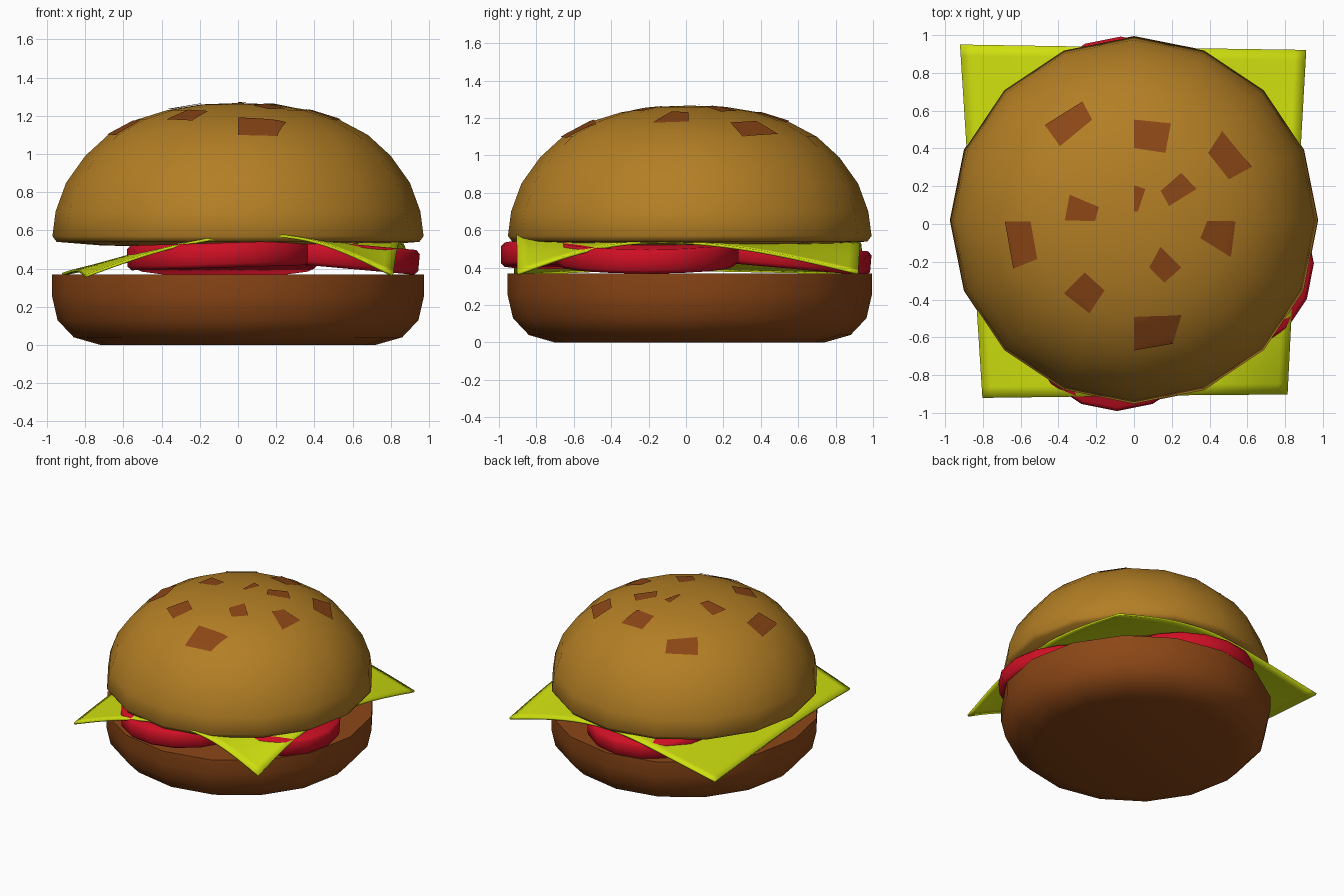
import bpy, bmesh, math
from mathutils import Vector
from mathutils.bvhtree import BVHTree

if "Cube" in bpy.data.objects:
    bpy.data.objects.remove(bpy.data.objects["Cube"])


def material(name, rgb):
    m = bpy.data.materials.new(name)
    m.diffuse_color = (*rgb, 1)
    m.use_nodes = True
    m.node_tree.nodes["Principled BSDF"].inputs["Base Color"].default_value = m.diffuse_color
    return m


CRUST = material("golden_crust", (0.45, 0.21, 0.018))
BROWN = material("toasted_brown", (0.26, 0.062, 0.008))
GREEN = material("lettuce_green", (0.62, 0.74, 0.005))
RED = material("tomato_red", (0.62, 0.005, 0.018))


def finish(bm, name, mat, angle=50):
    me = bpy.data.meshes.new(name)
    bm.to_mesh(me)
    bm.free()
    me.materials.append(mat)
    ob = bpy.data.objects.new(name, me)
    bpy.context.collection.objects.link(ob)
    bpy.ops.object.select_all(action='DESELECT')
    ob.select_set(True)
    bpy.context.view_layer.objects.active = ob
    bpy.ops.object.shade_smooth_by_angle(angle=math.radians(angle))
    return ob


def lathe(profile, sides=16, center=(0, 0.02, 0)):
    """Closed solid of revolution; the profile ends on the axis or gets a flat cap."""
    bm = bmesh.new()
    c = Vector(center)
    rings = []
    for r, z in profile:
        if r == 0:
            rings.append([bm.verts.new(c + Vector((0, 0, z)))] * sides)
        else:
            rings.append([bm.verts.new(c + Vector((r * math.cos(a), r * math.sin(a), z)))
                          for a in (2 * math.pi * i / sides for i in range(sides))])
    for lo, hi in zip(rings, rings[1:]):
        for i in range(sides):
            j = (i + 1) % sides
            corners = list(dict.fromkeys((lo[i], lo[j], hi[j], hi[i])))
            bm.faces.new(corners)
    bmesh.ops.recalc_face_normals(bm, faces=bm.faces)
    return bm


# Bottom bun: shallow bowl shape with a flat top
finish(lathe([(0, 0), (0.72, 0), (0.86, 0.04), (0.945, 0.13), (0.975, 0.26),
              (0.975, 0.37), (0, 0.37)]), "bottom_bun", BROWN)

# Top bun: dome
bun = lathe([(0, 0.515), (0.70, 0.52), (0.95, 0.54), (0.972, 0.57), (0.955, 0.70),
             (0.90, 0.85), (0.80, 0.99), (0.68, 1.10), (0.53, 1.18),
             (0.37, 1.23), (0.19, 1.26), (0, 1.267)])
bvh = BVHTree.FromBMesh(bun)
finish(bun, "top_bun", CRUST)

# Toasted spots: thin patches draped onto the dome
SPOTS = [
    (-.47, .52, -.27, .645, -.22, .55, -.39, .41),
    (0, .55, .195, .53, .165, .375, 0, .40),
    (.465, .49, .62, .30, .50, .235, .39, .375),
    (.14, .175, .25, .27, .33, .185, .185, .095),
    (0, .205, .06, .185, .02, .065, 0, .065),
    (-.365, .02, -.34, .155, -.185, .09, -.205, .015),
    (-.68, .015, -.545, .015, -.51, -.185, -.635, -.235),
    (-.37, -.365, -.26, -.255, -.155, -.35, -.235, -.47),
    (.08, -.23, .14, -.12, .25, -.23, .16, -.31),
    (.35, -.075, .385, .015, .535, .015, .51, -.175),
    (0, -.49, .25, -.48, .205, -.63, 0, -.665),
]
N = 8
bm = bmesh.new()
for s in SPOTS:
    a, b, c, d = (Vector((s[k], s[k + 1], 2)) for k in (0, 2, 4, 6))
    grid = []
    for i in range(N + 1):
        row = []
        for j in range(N + 1):
            p = a.lerp(b, i / N).lerp(d.lerp(c, i / N), j / N)
            hit, nor, _, _ = bvh.ray_cast(p, Vector((0, 0, -1)))
            row.append(bm.verts.new(hit + nor * 0.006))
        grid.append(row)
    for i in range(N):
        for j in range(N):
            bm.faces.new((grid[i][j], grid[i][j + 1], grid[i + 1][j + 1], grid[i + 1][j]))
bm.normal_update()
for f in bm.faces:
    if f.normal.z < 0:
        f.normal_flip()
finish(bm, "toasted_spots", BROWN)

# Tomato slices: tilted discs
R, H = 0.49, 0.065
for name, loc, rot in (("front_tomato", (-0.09, -0.5, 0.47), (0, -0.03, 0)),
                       ("right_tomato", (0.46, -0.21, 0.475), (0, 0.09, 0)),
                       ("back_tomato", (-0.07, 0.5, 0.465), (-0.09, 0, 0))):
    ob = finish(lathe([(0, -H), (R - 0.02, -H), (R, -H + 0.02), (R, H - 0.02),
                       (R - 0.02, H), (0, H)], center=(0, 0, 0)), name, RED)
    ob.location, ob.rotation_euler = loc, rot

# Lettuce: square sheet drooping at its corners
HEIGHTS = [  # front row to back row, left to right
    (.36, .51, .585, .57, .365),
    (.39, .53, .57, .575, .535),
    (.39, .49, .56, .57, .545),
    (.38, .48, .56, .56, .48),
    (.37, .46, .55, .50, .37),
]
fl, fr, bl, br = (Vector(p) for p in ((-.80, -.92, 0), (.81, -.90, 0),
                                      (-.92, .95, 0), (.91, .92, 0)))
bm = bmesh.new()
grid = []
for j, row in enumerate(HEIGHTS):
    line = []
    for i, z in enumerate(row):
        p = fl.lerp(fr, i / 4).lerp(bl.lerp(br, i / 4), j / 4)
        line.append(bm.verts.new((p.x, p.y, z)))
    grid.append(line)
for j in range(4):
    for i in range(4):
        bm.faces.new((grid[j][i], grid[j][i + 1], grid[j + 1][i + 1], grid[j + 1][i]))
sheet = finish(bm, "lettuce", GREEN, 80)
sub = sheet.modifiers.new("smooth", 'SUBSURF')
sub.levels = sub.render_levels = 3
sub.boundary_smooth = 'PRESERVE_CORNERS'
thick = sheet.modifiers.new("thickness", 'SOLIDIFY')
thick.thickness = 0.015
thick.offset = 0
